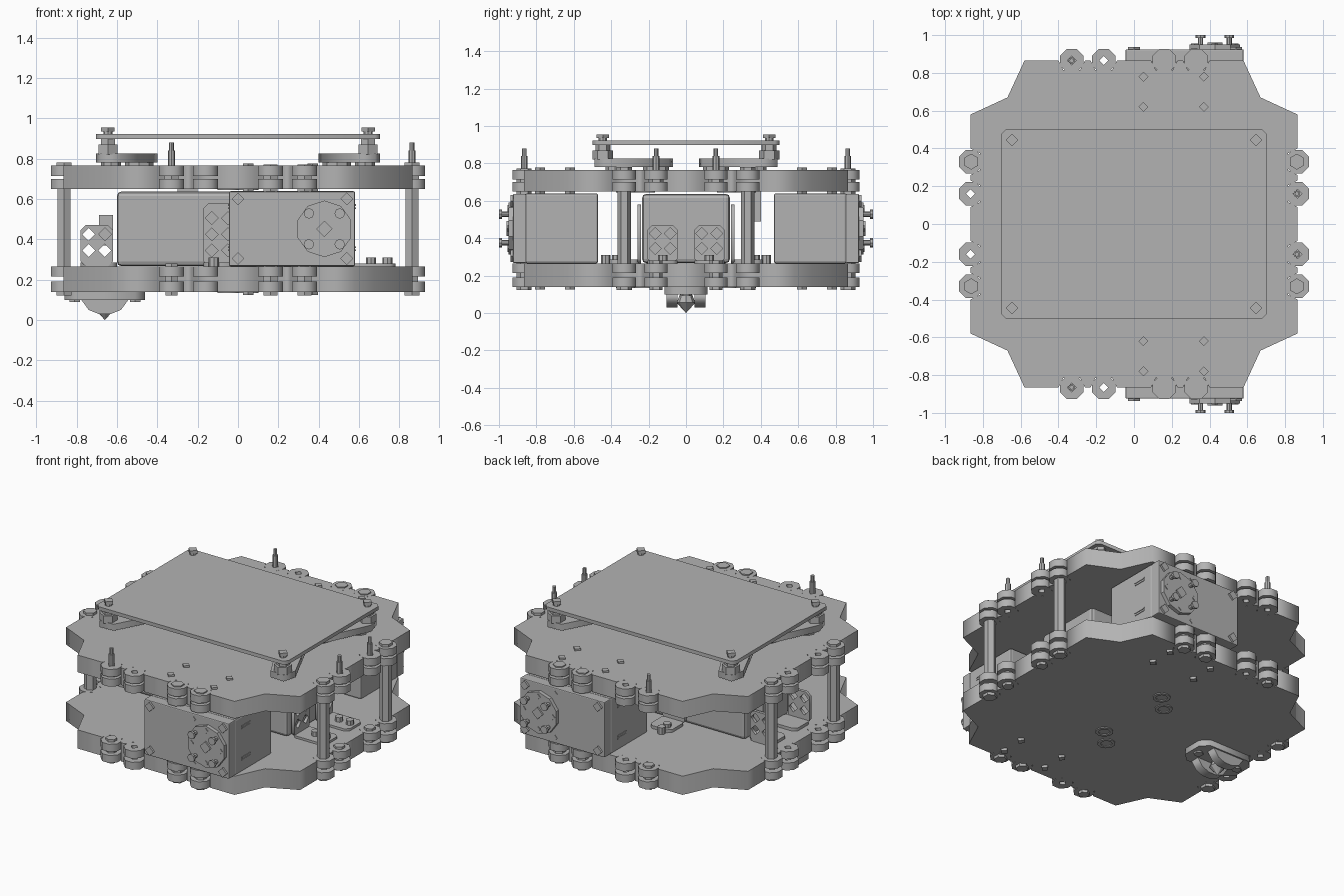
import bpy, bmesh, math
from mathutils import Matrix, Vector

if "Cube" in bpy.data.objects:
    bpy.data.objects.remove(bpy.data.objects["Cube"], do_unlink=True)

GREY = (0.45, 0.45, 0.45, 1)
grey = bpy.data.materials.new("plain grey")
grey.use_nodes = True
grey.diffuse_color = GREY
grey.node_tree.nodes["Principled BSDF"].inputs["Base Color"].default_value = GREY
SIDES = (-1, 1)
LUGS = (-0.33, -0.16, 0.16, 0.33)
EDGE = 0.865


def add(name, mesh):
    ob = bpy.data.objects.new(name, mesh)
    bpy.context.collection.objects.link(ob)
    mesh.materials.clear()
    mesh.materials.append(grey)
    return ob


def box(name, x, y, z, bevel=0):
    """Box given by its (low, high) range on each axis."""
    bm = bmesh.new()
    bmesh.ops.create_cube(bm, size=1)
    for v in bm.verts:
        v.co = [r[0] + (c + 0.5) * (r[1] - r[0]) for c, r in zip(v.co, (x, y, z))]
    if bevel:
        bmesh.ops.bevel(bm, geom=bm.edges[:], offset=bevel, segments=2,
                        profile=0.5, affect='EDGES')
    me = bpy.data.meshes.new(name)
    bm.to_mesh(me)
    bm.free()
    return add(name, me)


def rod(name, start, end, r, sides=8, r2=None, turn=0.0):
    """Cylinder or cone between two points."""
    a, b = Vector(start), Vector(end)
    d = b - a
    bm = bmesh.new()
    mat = (Matrix.Translation((a + b) / 2) @ d.to_track_quat('Z', 'Y').to_matrix().to_4x4()
           @ Matrix.Rotation(turn, 4, 'Z'))
    bmesh.ops.create_cone(bm, cap_ends=True, segments=sides, radius1=r,
                          radius2=r if r2 is None else r2, depth=d.length, matrix=mat)
    me = bpy.data.meshes.new(name)
    bm.to_mesh(me)
    bm.free()
    return add(name, me)


def ring(x, y, r, sides):
    return [(x + r * math.cos(math.tau * (i + 0.5 * (sides > 4)) / sides),
             y + r * math.sin(math.tau * (i + 0.5 * (sides > 4)) / sides)) for i in range(sides)]


def sheet(name, outline, holes, low, high, matrix=Matrix()):
    """Flat sheet with holes, filled from a closed outline."""
    cu = bpy.data.curves.new(name, 'CURVE')
    cu.dimensions = '2D'
    cu.fill_mode = 'BOTH'
    cu.extrude = (high - low) / 2
    for loop in [outline] + holes:
        sp = cu.splines.new('POLY')
        sp.points.add(len(loop) - 1)
        for p, (x, y) in zip(sp.points, loop):
            p.co = (x, y, 0, 1)
        sp.use_cyclic_u = True
    tmp = bpy.data.objects.new(name + " curve", cu)
    bpy.context.collection.objects.link(tmp)
    me = bpy.data.meshes.new_from_object(tmp.evaluated_get(bpy.context.evaluated_depsgraph_get()))
    bpy.data.objects.remove(tmp, do_unlink=True)
    me.transform(matrix @ Matrix.Translation((0, 0, (low + high) / 2)))
    return add(name, me)


def rect(x0, x1, y0, y1, c):
    """Rectangle with chamfered corners."""
    return [(x0 + c, y0), (x1 - c, y0), (x1, y0 + c), (x1, y1 - c),
            (x1 - c, y1), (x0 + c, y1), (x0, y1 - c), (x0, y0 + c)]


# Deck outline: one side with lug notches and a concave corner, turned four times
side = [(-0.58, -EDGE)]
for c in LUGS:
    side += [(c - 0.07, -EDGE), (c - 0.045, -0.815), (c + 0.045, -0.815), (c + 0.07, -EDGE)]
side += [(0.58, -EDGE), (0.67, -0.67)]
deck = []
for _ in range(4):
    deck += side
    side = [(-y, x) for x, y in side]

# Decks with their paired lugs and fixing screws
for label, low, high in (("lower", 0.14, 0.265), ("upper", 0.65, 0.765)):
    sheet(label + "_deck", deck, [], low, high)
    for turn in range(4):
        spin = Matrix.Rotation(turn * math.pi / 2, 4, 'Z')
        for c in LUGS:
            for z0, z1 in ((low, low + 0.05), (high - 0.05, high)):
                sheet(label + "_lug", ring(c, -EDGE, 0.067, 8), [ring(c, -EDGE, 0.024, 4)],
                      z0, z1, spin)
    for s in SIDES:
        for x in (0.05, 0.37):
            for y in (0.62, 0.78):
                rod(label + "_deck_screw", (x, s * y, low - 0.015), (x, s * y, high + 0.012), 0.026, 4)
        for x in (0, 0.1):
            y = s * 0.27
            sheet("cable_ring", ring(x - 0.05, y + x - 0.05, 0.055, 10),
                  [ring(x - 0.05, y + x - 0.05, 0.035, 10)], low - 0.006, low)

# Hexagonal standoffs between the decks
for sx in SIDES:
    for sy in SIDES:
        x, y = sx * 0.862, sy * 0.33
        rod("standoff", (x, y, 0.265), (x, y, 0.65), 0.037, 6)
        rod("standoff_top_nut", (x, y, 0.765), (x, y, 0.782), 0.042, 6)
        rod("standoff_bottom_nut", (x, y, 0.122), (x, y, 0.14), 0.042, 6)

# Tall studs and plain bolts on the other lugs
for x, y in ((-0.33, -EDGE), (-0.33, EDGE), (0.862, -0.16), (0.862, 0.16)):
    rod("tall_stud", (x, y, 0.72), (x, y, 0.84), 0.018)
    rod("tall_stud_tip", (x, y, 0.83), (x, y, 0.88), 0.012)
    rod("tall_stud_head", (x, y, 0.69), (x, y, 0.72), 0.04, 6)
    rod("lower_bolt", (x, y, 0.122), (x, y, 0.28), 0.035, 6)
for s in SIDES:
    for x in (0.16, 0.33):
        rod("edge_bolt", (x, s * EDGE, 0.122), (x, s * EDGE, 0.27), 0.04, 6)
        rod("edge_bolt", (x, s * EDGE, 0.635), (x, s * EDGE, 0.772), 0.04, 6)

# Drive motors, one on the front and one on the back
for s in SIDES:
    box("motor_body", (-0.045, 0.58), sorted((s * 0.47, s * 0.86)), (0.265, 0.64), 0.012)
    box("motor_face", (-0.045, 0.58), sorted((s * 0.855, s * 0.925)), (0.268, 0.637), 0.006)
    cx, cz = 0.428, 0.452
    rod("motor_horn", (cx, s * 0.92, cz), (cx, s * 0.95, cz), 0.14, 10)
    rod("horn_hub", (cx, s * 0.95, cz), (cx, s * 0.96, cz), 0.04, 4)
    for i in range(8):
        a = math.tau * i / 8
        r = 0.108
        x, z = cx + r * math.cos(a), cz + r * math.sin(a)
        if i % 2:
            rod("horn_screw", (x, s * 0.95, z), (x, s * 0.99, z), 0.014)
            rod("horn_screw_head", (x, s * 0.985, z), (x, s * 1.0, z), 0.026)
        else:
            rod("horn_dimple", (x, s * 0.95, z), (x, s * 0.955, z), 0.018, 4)
    for x in (0, 0.54):
        for z in (0.305, 0.6):
            rod("face_screw", (x, s * 0.92, z), (x, s * 0.938, z), 0.032, 4)
    for z in (0.305, 0.6):
        rod("face_dimple", (0.32, s * 0.92, z), (0.32, s * 0.929, z), 0.017, 4)
    # Slots on both ends of the motor
    for x in (-0.045, 0.58):
        for z in (0.345, 0.36, 0.555, 0.57):
            box("motor_slot", (x - 0.004, x + 0.004), sorted((s * 0.70, s * 0.79)), (z - 0.004, z + 0.004))

# Battery pack in the middle
box("battery_pack", (-0.6, 0.53), (-0.235, 0.235), (0.267, 0.637), 0.022)

UP_FACING_Y = Matrix.Rotation(math.pi / 2, 4, 'X')
UP_FACING_X = Matrix.Rotation(math.pi / 2, 4, 'Z') @ UP_FACING_Y


def bracket(name, u, upright, at, matrix, columns=2, rows=2):
    """Upright perforated plate; u is its low edge, at its offset along the normal."""
    holes = [ring(u + 0.04 + 0.08 * i, 0.345 + 0.08 * j, 0.032, 4)
             for i in range(columns) for j in range(rows)]
    sheet(name, rect(u, u + 0.08 * columns, 0.265, upright, 0.025), holes, at - 0.01, at + 0.01, matrix)


for s in SIDES:
    # Side brackets that hold the pack
    bracket("side_bracket", -0.17, 0.58, s * 0.25, UP_FACING_Y, 2, 3)
    y0 = 0.25 if s > 0 else -0.41
    sheet("side_bracket_foot", rect(-0.17, -0.01, y0, y0 + 0.16, 0.025), [], 0.265, 0.285)
    # End brackets with screwed feet
    y0 = 0.045 if s > 0 else -0.205
    bracket("front_end_bracket", y0, 0.47, 0.55, UP_FACING_X)
    sheet("end_bracket_foot", rect(0.54, 0.78, y0, y0 + 0.16, 0.025), [], 0.265, 0.28)
    bracket("rear_end_bracket", -0.78, 0.47, s * 0.2, UP_FACING_Y)
    sheet("rear_bracket_foot", rect(-0.78, -0.6, y0, y0 + 0.16, 0.025), [], 0.265, 0.285)
    for x in (0.66, 0.74):
        rod("foot_screw", (x, y0 + 0.08, 0.27), (x, y0 + 0.08, 0.31), 0.025)
    for y in (0.37, 0.43):
        rod("foot_screw", (-0.12, s * y, 0.265), (-0.12, s * y, 0.31), 0.025)
box("small_sensor", (-0.69, -0.62), (0.08, 0.17), (0.37, 0.52))
box("hanging_sensor", (-0.3, -0.2), (0.35, 0.4), (0.49, 0.65))

# Top board on four splayed arms
sheet("top_board", rect(-0.705, 0.705, -0.5, 0.5, 0.025), [], 0.898, 0.922)
for sx in SIDES:
    for sy in SIDES:
        x, y = sx * 0.645, sy * 0.445
        arm = [(0.58, 0.485), (0.68, 0.49), (0.705, 0.40), (0.56, 0.09), (0.46, 0.07), (0.40, 0.15)]
        sheet("board_arm", [(sx * px, sy * py) for px, py in arm], [], 0.782, 0.825)
        rod("arm_foot", (sx * 0.49, sy * 0.16, 0.765), (sx * 0.49, sy * 0.16, 0.80), 0.07)
        rod("arm_foot", (sx * 0.63, sy * 0.38, 0.765), (sx * 0.63, sy * 0.38, 0.80), 0.05)
        rod("board_spacer", (x, y, 0.82), (x, y, 0.87), 0.055, 6)
        rod("board_spacer_neck", (x, y, 0.865), (x, y, 0.9), 0.04, 6)
        rod("board_screw", (x, y, 0.92), (x, y, 0.94), 0.022)
        rod("board_screw_head", (x, y, 0.935), (x, y, 0.955), 0.033, 4)

# Ball caster under the lower deck
sheet("caster_plate", rect(-0.86, -0.46, -0.115, 0.115, 0.05), [], 0.10, 0.14)
for s in SIDES:
    rod("caster_plate_screw", (-0.66 + s * 0.15, 0, 0.09), (-0.66 + s * 0.15, 0, 0.12), 0.03, 6)
    claw = [(-0.78, 0.105), (-0.54, 0.105), (-0.58, 0.05), (-0.63, 0.03), (-0.69, 0.03), (-0.74, 0.05)]
    sheet("caster_claw", claw, [], s * 0.075 - 0.03, s * 0.075 + 0.03, UP_FACING_Y)
rod("caster_ball_tip", (-0.66, 0, 0), (-0.66, 0, 0.055), 0, 8, 0.05)
rod("caster_ball_top", (-0.66, 0, 0.055), (-0.66, 0, 0.105), 0.05, 8, 0.03)
